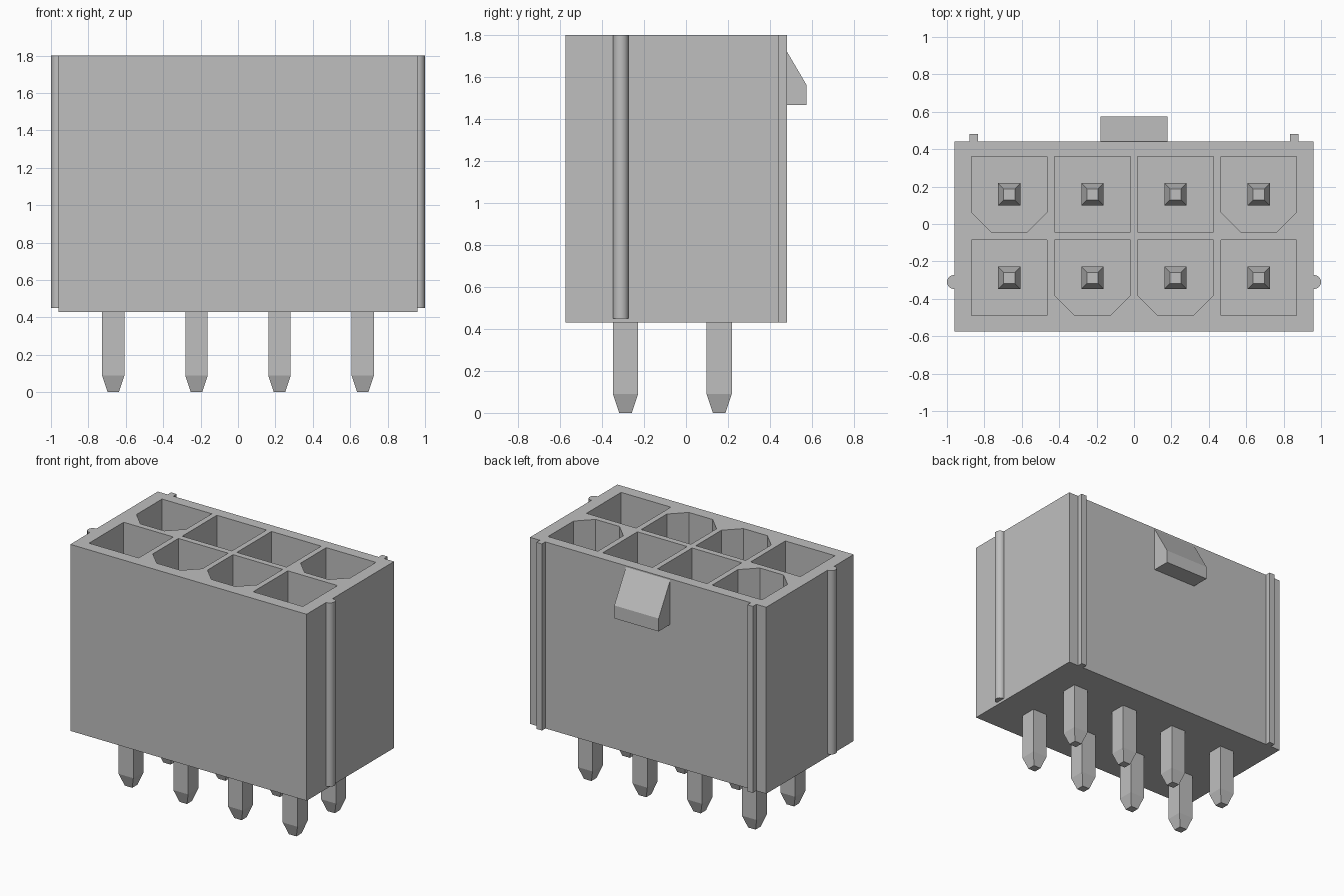
import bpy
import bmesh
from math import pi, sin, cos
from mathutils import Vector

cube = bpy.data.objects.get("Cube")
if cube:
    bpy.data.objects.remove(cube, do_unlink=True)

GREY = (0.52, 0.52, 0.52, 1)
mat = bpy.data.materials.new("plain grey")
mat.use_nodes = True
mat.diffuse_color = GREY
mat.node_tree.nodes["Principled BSDF"].inputs["Base Color"].default_value = GREY

BOTTOM, TOP = 0.43, 1.8
SIDE, FRONT, BACK = 0.96, -0.575, 0.44
COLUMNS = (-0.667, -0.222, 0.222, 0.667)
ROWS = (-0.288, 0.158)
FLOOR, PIN_TOP = 0.7, 1.42


def prism(bm, profile, direction):
    """Extrude a closed 3D outline along a direction."""
    face = bm.faces.new([bm.verts.new(p) for p in profile])
    out = bmesh.ops.extrude_face_region(bm, geom=[face])["geom"]
    moved = [v for v in out if isinstance(v, bmesh.types.BMVert)]
    bmesh.ops.translate(bm, verts=moved, vec=Vector(direction))


def box_outline(x0, x1, y0, y1, z):
    return [(x0, y0, z), (x1, y0, z), (x1, y1, z), (x0, y1, z)]


def finish(bm, name):
    bmesh.ops.recalc_face_normals(bm, faces=bm.faces)
    mesh = bpy.data.meshes.new(name)
    bm.to_mesh(mesh)
    bm.free()
    mesh.materials.append(mat)
    obj = bpy.data.objects.new(name, mesh)
    bpy.context.collection.objects.link(obj)
    return obj


# Housing block
bm = bmesh.new()
prism(bm, box_outline(-SIDE, SIDE, FRONT, BACK, BOTTOM), (0, 0, TOP - BOTTOM))
housing = finish(bm, "housing")

# Pocket cutters: outer rear and inner front pockets have chamfered corners
bm = bmesh.new()
half, chamfer = 0.202, 0.105
for j, y in enumerate(ROWS):
    for i, x in enumerate(COLUMNS):
        c = chamfer if (i in (0, 3)) == (j == 1) else 0
        x0, x1, y0, y1 = x - half, x + half, y - half + 0.002, y + half
        if c:
            outline = [(x0 + c, y0, FLOOR), (x1 - c, y0, FLOOR), (x1, y0 + c, FLOOR),
                       (x1, y1, FLOOR), (x0, y1, FLOOR), (x0, y0 + c, FLOOR)]
        else:
            outline = box_outline(x0, x1, y0, y1, FLOOR)
        prism(bm, outline, (0, 0, TOP - FLOOR + 0.1))
cutter = finish(bm, "pocket_cutter")
cutter.hide_render = True

mod = housing.modifiers.new("pockets", "BOOLEAN")
mod.operation = "DIFFERENCE"
mod.solver = "EXACT"
mod.object = cutter
graph = bpy.context.evaluated_depsgraph_get()
cut_mesh = bpy.data.meshes.new_from_object(housing.evaluated_get(graph))
housing.modifiers.clear()
housing.data = cut_mesh
bpy.data.objects.remove(cutter, do_unlink=True)

# Square pins with tapered ends
for j, y in enumerate(ROWS):
    for i, x in enumerate(COLUMNS):
        bm = bmesh.new()
        rings = []
        for z, r in ((0, 0.03), (0.09, 0.06), (PIN_TOP - 0.09, 0.06), (PIN_TOP, 0.03)):
            rings.append([bm.verts.new(p) for p in box_outline(x - r, x + r, y - r, y + r, z)])
        for low, high in zip(rings, rings[1:]):
            for k in range(4):
                n = (k + 1) % 4
                bm.faces.new((low[k], low[n], high[n], high[k]))
        bm.faces.new(rings[0])
        bm.faces.new(rings[-1])
        finish(bm, f"{('front', 'rear')[j]}_pin_{i + 1}")

# Locking wedge on the back
bm = bmesh.new()
wedge = [(BACK, 1.79), (0.575, 1.56), (0.575, 1.465), (BACK, 1.465)]
prism(bm, [(-0.18, y, z) for y, z in wedge], (0.36, 0, 0))
finish(bm, "latch_wedge")

for side, name in ((1, "left"), (-1, "right")):
    # Square ribs on the back
    bm = bmesh.new()
    xs = sorted((side * 0.835, side * 0.88))
    prism(bm, box_outline(*xs, BACK, 0.48, BOTTOM), (0, 0, TOP - BOTTOM))
    finish(bm, name + "_back_rib")

    # Rounded ribs on the ends
    bm = bmesh.new()
    r, steps = 0.037, 12
    arc = [(side * (1 - r + r * cos(a)), -0.31 + r * sin(a), 0.45)
           for a in (-pi / 2 + pi * k / steps for k in range(steps + 1))]
    outline = [(side * SIDE, -0.31 - r, 0.45)] + arc + [(side * SIDE, -0.31 + r, 0.45)]
    prism(bm, outline, (0, 0, TOP - 0.45))
    rib = finish(bm, name + "_round_rib")
    bpy.ops.object.select_all(action="DESELECT")
    rib.select_set(True)
    bpy.context.view_layer.objects.active = rib
    bpy.ops.object.shade_smooth_by_angle(angle=pi / 6)
